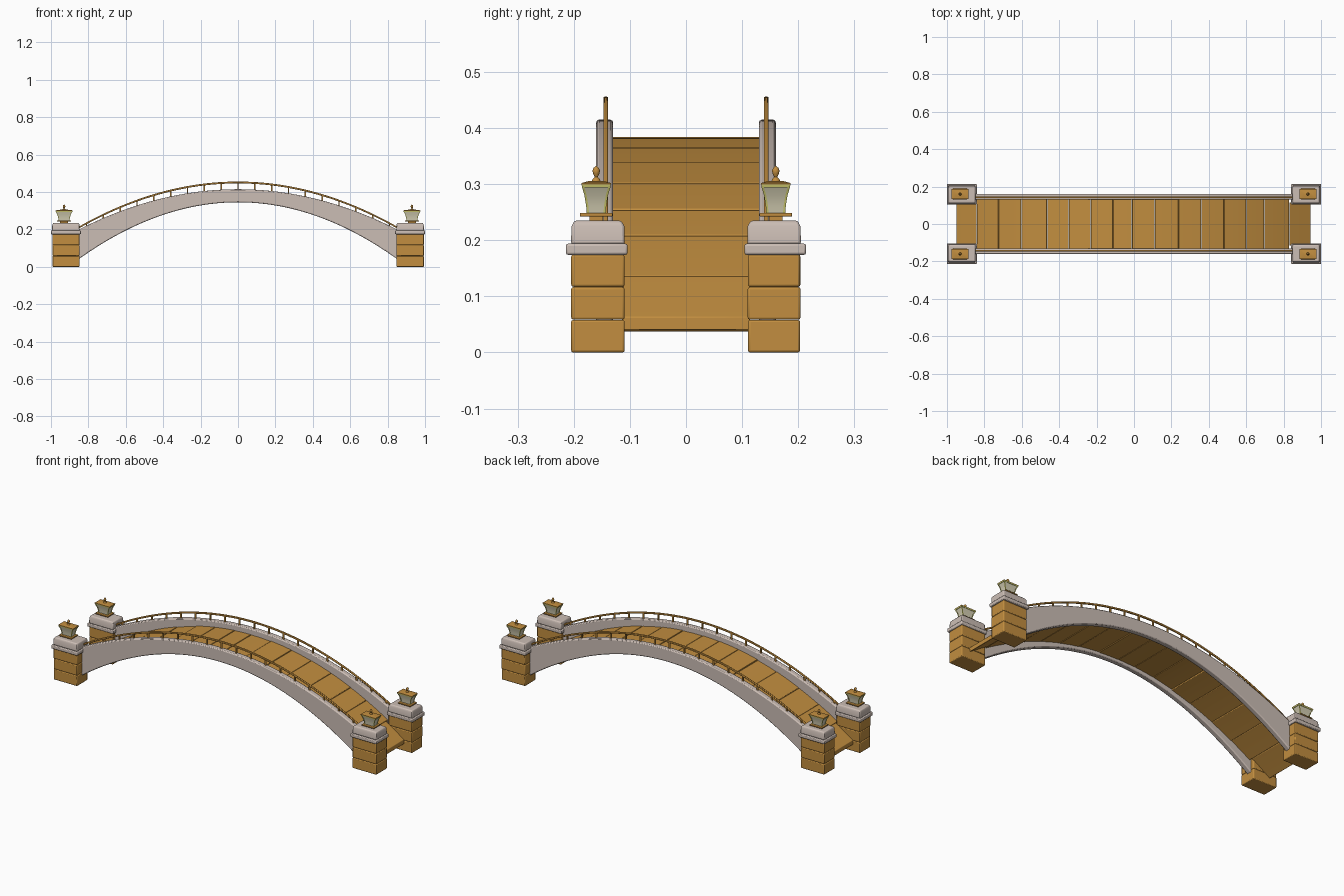
import bpy, bmesh, math, random

random.seed(4)
if "Cube" in bpy.data.objects:
    bpy.data.objects.remove(bpy.data.objects["Cube"])


def material(name, rgb):
    m = bpy.data.materials.new(name)
    m.use_nodes = True
    m.diffuse_color = (*rgb, 1)
    b = next(n for n in m.node_tree.nodes if n.type == 'BSDF_PRINCIPLED')
    b.inputs["Base Color"].default_value = (*rgb, 1)
    b.inputs["Roughness"].default_value = 0.8
    return m


WOOD = material("golden wood", (0.54, 0.27, 0.05))
STONE = material("pale stone", (0.60, 0.51, 0.46))
GLASS = material("lantern glass", (0.66, 0.62, 0.45))
GLOW = material("lantern yellow", (0.62, 0.60, 0.16))


def finish(name, bm, mat, bevel=0.0, segments=2):
    bmesh.ops.recalc_face_normals(bm, faces=bm.faces)
    mesh = bpy.data.meshes.new(name)
    bm.to_mesh(mesh)
    bm.free()
    mesh.materials.append(mat)
    ob = bpy.data.objects.new(name, mesh)
    bpy.context.collection.objects.link(ob)
    if bevel:
        mod = ob.modifiers.new("Soft edges", 'BEVEL')
        mod.width = bevel
        mod.segments = segments
        mod.limit_method = 'ANGLE'
    bpy.ops.object.select_all(action='DESELECT')
    ob.select_set(True)
    bpy.context.view_layer.objects.active = ob
    bpy.ops.object.shade_smooth_by_angle(angle=math.radians(35))
    return ob


def loft(name, rings, mat, bevel=0.0):
    """Closed skin through rings that all have the same point count."""
    bm = bmesh.new()
    loops = [[bm.verts.new(p) for p in ring] for ring in rings]
    n = len(loops[0])
    for a, b in zip(loops, loops[1:]):
        for i in range(n):
            j = (i + 1) % n
            bm.faces.new((a[i], a[j], b[j], b[i]))
    bm.faces.new(loops[0])
    bm.faces.new(loops[-1])
    return finish(name, bm, mat, bevel)


def stack(name, cx, cy, levels, mat, bevel=0.0):
    """Rectangular tower; levels are (z, half x, half y)."""
    rings = [[(cx + sx * hx, cy + sy * hy, z)
              for sx, sy in ((-1, -1), (1, -1), (1, 1), (-1, 1))]
             for z, hx, hy in levels]
    return loft(name, rings, mat, bevel)


def arch(name, x0, x1, top, bottom, y0, y1, steps, mat, bevel=0.0):
    xs = [x0 + (x1 - x0) * i / steps for i in range(steps + 1)]
    rings = [[(x, y0, bottom(x)), (x, y1, bottom(x)), (x, y1, top(x)), (x, y0, top(x))]
             for x in xs]
    return loft(name, rings, mat, bevel)


def parabola(peak, drop, reach):
    return lambda x: peak - drop * (x / reach) ** 2


girder_top = parabola(0.415, 0.22, 0.86)
girder_bottom = parabola(0.345, 0.31, 0.86)
deck_top = parabola(0.384, 0.325, 0.95)
rail_top = parabola(0.456, 0.246, 0.86)


# Lantern: foot, base plate, flared glass, yellow corners, lid and finial
def lantern(tag, cx, cy):
    stack("lantern_foot_" + tag, cx, cy, [(0.233, .022, .012), (0.244, .022, .012)], WOOD)
    stack("lantern_base_" + tag, cx, cy, [(0.242, .038, .029), (0.249, .038, .029)], WOOD, .002)
    flare = [(0.249, .027, .015), (0.262, .029, .016), (0.28, .034, .019), (0.297, .043, .024)]
    stack("lantern_glass_" + tag, cx, cy, flare, GLASS)
    for sx in (-1, 1):
        for sy in (-1, 1):
            rings = [[(cx + sx * hx + dx, cy + sy * hy + dy, z)
                      for dx, dy in ((-.002, -.002), (.002, -.002), (.002, .002), (-.002, .002))]
                     for z, hx, hy in flare]
            loft("lantern_corner_" + tag, rings, GLOW)
    stack("lantern_rim_" + tag, cx, cy, [(0.294, .044, .025), (0.299, .045, .026)], GLOW)
    stack("lantern_lid_" + tag, cx, cy, [(0.299, .045, .026), (0.302, .045, .026),
                                         (0.306, .016, .012)], WOOD)
    profile = [(.008, .305), (.007, .309), (.003, .313), (.006, .319),
               (.007, .324), (.005, .329), (.001, .332)]
    rings = [[(cx + r * math.cos(a * math.pi / 5), cy + r * math.sin(a * math.pi / 5), z)
              for a in range(10)] for r, z in profile]
    loft("lantern_finial_" + tag, rings, WOOD)


# Four corner pillars of stacked blocks with stone caps
for sx, side in ((-1, "right"), (1, "left")):
    for sy, end in ((-1, "front"), (1, "back")):
        tag = end + "_" + side
        cx, cy = sx * 0.92, sy * 0.157
        for i in range(3):
            w = random.uniform(-.001, .001)
            stack("pillar_block_" + tag, cx, cy,
                  [(i * .0585, .073 + w, .047 + w), (i * .0585 + .058, .073 + w, .047 + w)],
                  WOOD, .004)
        stack("pillar_ledge_" + tag, cx, cy + sy * .002,
              [(0.174, .08, .055), (0.194, .08, .055)], STONE, .004)
        stack("pillar_cap_" + tag, cx, cy,
              [(0.193, .074, .048), (0.225, .073, .047), (0.235, .068, .042)], STONE, .004)
        lantern(tag, sx * 0.93, sy * 0.16)

# Deck of broad, slightly uneven planks
count = 16
edges = [-0.95 + 1.895 * i / count for i in range(count + 1)]
for i in range(1, count):
    edges[i] += random.uniform(-.014, .014)
for a, b in zip(edges, edges[1:]):
    lift = random.uniform(-.002, .002)
    inner = abs(a + b) / 2 < 0.84
    w = 0.133 if inner else 0.114
    arch("deck_plank", a + .001, b - .001,
         lambda x: deck_top(x) + lift, lambda x: deck_top(x) + lift - .024,
         -w, w, 2, WOOD, .002)

# Side arches, handrails and posts
for sy, side in ((-1, "front"), (1, "back")):
    ys = sorted((sy * 0.13, sy * 0.16))
    arch("side_arch_" + side, -0.865, 0.865, girder_top, girder_bottom,
         ys[0], ys[1], 48, STONE, .005)
    y = sy * 0.143
    arch("handrail_" + side, -0.86, 0.86, rail_top, lambda x: rail_top(x) - .010,
         y - .004, y + .004, 48, WOOD, .002)
    for i in range(19):
        x = -0.81 + 0.09 * i
        rings = [[(x + dx, y + dy, z) for dx, dy in
                  ((-.004, -.003), (.004, -.003), (.004, .003), (-.004, .003))]
                 for z in (girder_top(x) - .01, rail_top(x) - .005)]
        loft("rail_post_" + side, rings, WOOD)
